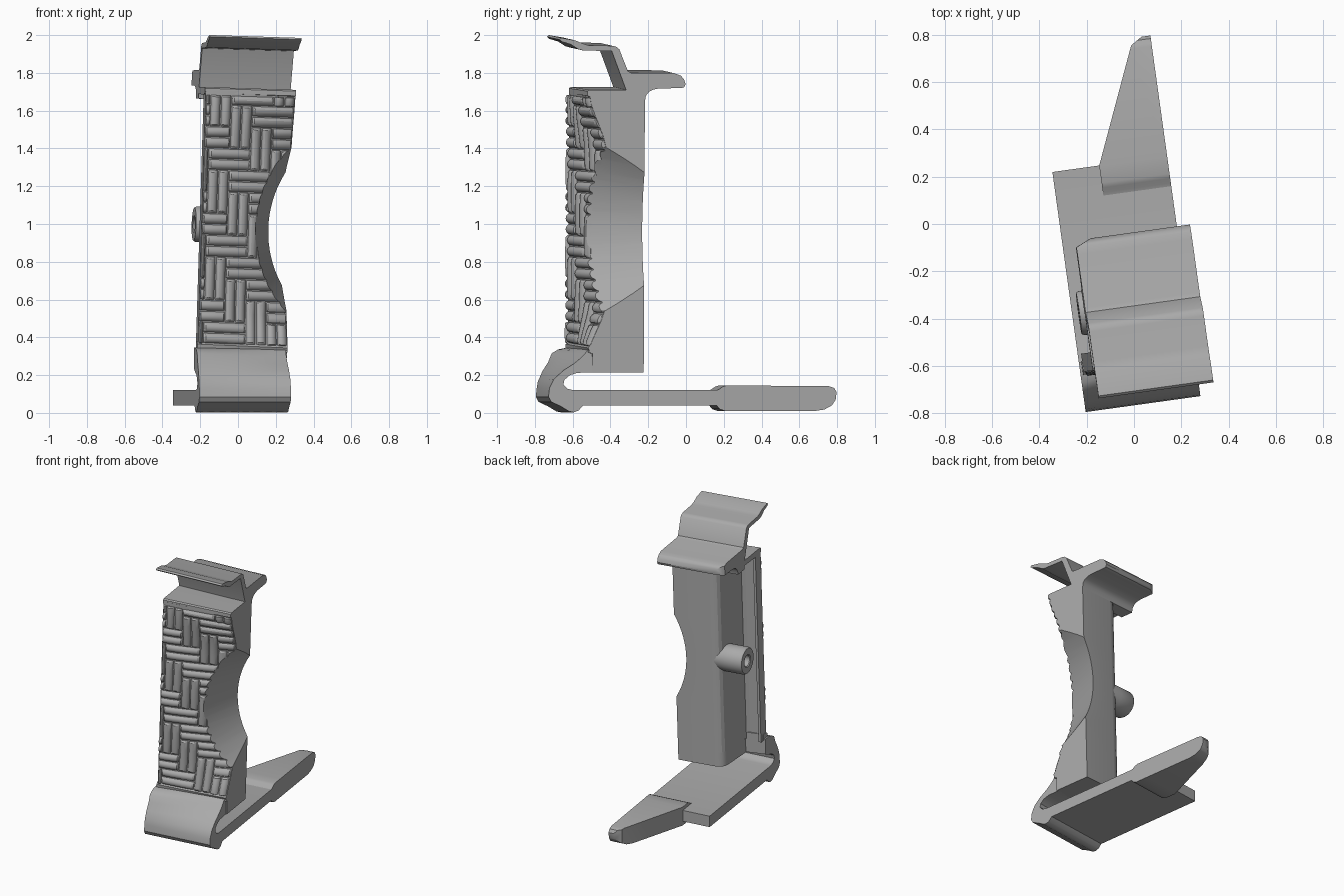
import bpy, bmesh, math
from mathutils import Matrix, Vector

if "Cube" in bpy.data.objects:
    bpy.data.objects.remove(bpy.data.objects["Cube"])

grey = bpy.data.materials.new("plain grey")
grey.use_nodes = True
grey.diffuse_color = (0.4, 0.4, 0.4, 1)
grey.node_tree.nodes["Principled BSDF"].inputs["Base Color"].default_value = (0.4, 0.4, 0.4, 1)

# The bracket is turned; everything above the level base also leans slightly
LEVEL = Matrix.Translation((0.18, 0, 0)) @ Matrix.Rotation(math.radians(7.9), 4, 'Z')
LEAN = Matrix.Translation((0, 0, -0.011)) @ LEVEL @ Matrix.Rotation(math.radians(1.8), 4, 'Y')
W = 0.49


def shade(ob, angle):
    bpy.ops.object.select_all(action='DESELECT')
    ob.select_set(True)
    bpy.context.view_layer.objects.active = ob
    bpy.ops.object.shade_smooth_by_angle(angle=math.radians(angle))


def finish(name, bm, pose=LEAN, angle=35):
    bmesh.ops.recalc_face_normals(bm, faces=bm.faces)
    mesh = bpy.data.meshes.new(name)
    bm.to_mesh(mesh)
    bm.free()
    mesh.materials.append(grey)
    ob = bpy.data.objects.new(name, mesh)
    bpy.context.collection.objects.link(ob)
    ob.matrix_world = pose
    shade(ob, angle)
    return ob


def loft(bm, rings, closed=False):
    """Skin a list of equal rings, capping the ends unless closed."""
    rows = [[bm.verts.new(p) for p in ring] for ring in rings]
    n = len(rows[0])
    pairs = list(zip(rows, rows[1:])) + ([(rows[-1], rows[0])] if closed else [])
    for a, b in pairs:
        for i in range(n):
            bm.faces.new((a[i], a[(i + 1) % n], b[(i + 1) % n], b[i]))
    if not closed:
        caps = [bm.faces.new(rows[0]), bm.faces.new(rows[-1])]
        bm.normal_update()
        bmesh.ops.triangulate(bm, faces=caps)


def prism(name, profile, pose=LEAN, far=None, left=lambda y: -W, folds=()):
    """Extrude a side profile from right to left, blending to the far profile;
    the left edge follows the depth, with clean folds where it bends."""
    bm = bmesh.new()
    steps = 8 if far else 1
    loft(bm, [[(-W * k / steps, *Vector(a).lerp(Vector(b), k / steps))
               for a, b in zip(profile, far or profile)] for k in range(steps + 1)])
    for y in folds:
        bmesh.ops.bisect_plane(bm, geom=bm.verts[:] + bm.edges[:] + bm.faces[:],
                               plane_co=(0, y, 0), plane_no=(0, 1, 0), dist=0.0001)
    for v in bm.verts:
        v.co.x *= left(v.co.y) / -W
    return finish(name, bm, pose)


def ease(a, b, z):
    t = min(1, max(0, (z - a) / (b - a)))
    return t * t * (3 - 2 * t)


def front(x, z):
    """Depth of the sculpted front, falling back toward the right edge."""
    s = 0.3 + 0.7 * ease(0.3, 0.6, z) * ease(1.72, 1.38, z)
    return -0.565 + 0.135 * s * max(0, (x + W) / W) ** 1.3


def cut(ob, cutter):
    mod = ob.modifiers.new("notch", 'BOOLEAN')
    mod.operation = 'DIFFERENCE'
    mod.solver = 'EXACT'
    mod.object = cutter
    bpy.context.view_layer.objects.active = ob
    bpy.ops.object.modifier_apply(modifier=mod.name)
    shade(ob, 24)


# Body: sculpted front, box on the right, open recess with a rim on the left
back = [(0, -0.227), (-0.27, -0.227), (-0.298, -0.231), (-0.32, -0.243), (-0.334, -0.262),
        (-0.34, -0.29), (-0.358, -0.48), (-0.367, -0.508), (-0.39, -0.522), (-0.468, -0.522),
        (-0.468, -0.488), (-W + 0.004, -0.488)]
rings = []
for k in range(25):
    z = 0.33 + k * 1.375 / 24
    face = [(-W + 0.004 + (W - 0.004) * i / 8, front(-W + W * i / 8, z), z) for i in range(9)]
    rings.append(face + [(x, y, z) for x, y in back])
bm = bmesh.new()
loft(bm, rings)
body = finish("body", bm)

# Lower end of the box, under the front plate
bm = bmesh.new()
foot = back[:6] + [(-0.36, -0.54), (0, -0.5)]
loft(bm, [[(x, y, z) for x, y in foot] for z in (0.226, 0.335)])
finish("box_foot", bm)

# Woven bars laid over the front in paired herringbone
LOW, HIGH, CELL = 0.365, 1.68, 0.115


def bar(bm, x0, x1, z0, z1, upright):
    x0, x1 = max(x0, -W + 0.008), min(x1, -0.003)
    z0, z1 = max(z0, LOW), min(z1, HIGH)
    if x1 - x0 < 0.02 or z1 - z0 < 0.02:
        return
    rings = []
    for t, size in ((0, 0.55), (0.05, 0.9), (0.3, 1), (0.7, 1), (0.95, 0.9), (1, 0.55)):
        ring = []
        for k in range(9):
            a = math.pi * k / 8
            u = 0.5 - 0.5 * math.cos(a)
            x, z = x0 + (x1 - x0) * u, z0 + (z1 - z0) * t
            if not upright:
                x, z = x0 + (x1 - x0) * t, z0 + (z1 - z0) * u
            ring.append((x, front(x, z) + 0.006 - 0.027 * size * math.sin(a), z))
        rings.append(ring)
    loft(bm, rings)


bm = bmesh.new()
GAP = 0.002
for i in range(-3, 6):
    for j in range(-3, 14):
        x, z = -W + 0.03 + i * CELL, LOW + j * CELL
        for h in (0, CELL / 2):
            if (i + j) % 4 == 0:
                bar(bm, x + GAP, x + 2 * CELL - GAP, z + h + GAP, z + h + CELL / 2 - GAP, False)
            elif (i + j) % 4 == 2:
                bar(bm, x + h + GAP, x + h + CELL / 2 - GAP, z + GAP, z + 2 * CELL - GAP, True)
weave = finish("weave", bm)

# Conical thumb notch through the right side
bm = bmesh.new()
loft(bm, [[(0.5 + r * math.cos(math.tau * k / 96), y, 0.985 + r * math.sin(math.tau * k / 96))
           for k in range(96)] for y, r in ((-0.75, 0.782), (-0.1, 0.534))])
cutter = finish("notch_cutter", bm)
cutter.hide_render = True
cut(body, cutter)
cut(weave, cutter)
bpy.data.objects.remove(cutter)

# Smooth bands above and below the weave
ledge = [(-0.3, 1.722), (-0.23, 1.72), (-0.23, 1.69), (-0.5, 1.68)]
prism("top_ledge", [(-0.535, 1.69), (-0.535, 1.715), (-0.525, 1.722)] + ledge,
      far=[(-0.565, 1.69), (-0.565, 1.715), (-0.555, 1.722)] + ledge)
prism("lower_band",
      [(-0.51, 0.325), (-0.525, 0.355), (-0.51, 0.375), (-0.48, 0.375), (-0.48, 0.325)],
      far=[(-0.575, 0.325), (-0.578, 0.36), (-0.56, 0.375), (-0.52, 0.375), (-0.52, 0.325)])

# Upper clip: shelf, ramp and hooked lip
prism("upper_clip", [
    (-0.227, 1.66), (-0.222, 1.69), (-0.205, 1.712), (-0.18, 1.724), (-0.15, 1.73), (-0.035, 1.731),
    (-0.018, 1.735), (-0.01, 1.752), (-0.018, 1.777), (-0.035, 1.797), (-0.07, 1.81), (-0.3, 1.812),
    (-0.318, 1.82), (-0.365, 1.937), (-0.38, 1.95), (-0.4, 1.955), (-0.53, 1.958), (-0.56, 1.967),
    (-0.6, 1.984), (-0.675, 1.997), (-0.685, 1.988), (-0.672, 1.977), (-0.625, 1.963),
    (-0.585, 1.938), (-0.56, 1.931), (-0.405, 1.927), (-0.328, 1.722), (-0.32, 1.66)],
    left=lambda y: -W + max(0, y + 0.04) * 2.2, folds=(-0.04,))

# Folded spring at the bottom with the flat base arm, fuller on the left
shared = [(-0.73, 0.13), (-0.735, 0.085), (-0.72, 0.058), (-0.67, 0.035), (-0.625, 0.008),
          (-0.6, 0.003), (-0.575, 0.012), (-0.55, 0.038), (0.29, 0.04), (0.29, 0.12), (-0.6, 0.12),
          (-0.635, 0.128), (-0.655, 0.15), (-0.65, 0.175), (-0.62, 0.2), (-0.58, 0.212)]
prism("spring_base",
      [(-0.48, 0.345), (-0.505, 0.342), (-0.53, 0.325), (-0.56, 0.292), (-0.6, 0.26), (-0.655, 0.225),
       (-0.705, 0.18)] + shared + [(-0.48, 0.215)], LEVEL,
      [(-0.525, 0.345), (-0.57, 0.345), (-0.615, 0.336), (-0.65, 0.315), (-0.668, 0.27), (-0.7, 0.22),
       (-0.724, 0.165)] + shared + [(-0.525, 0.235)])

# Tapered finger tab at the back of the base
prism("finger_tab", [
    (0.155, 0.05), (0.155, 0.118), (0.175, 0.124), (0.195, 0.138), (0.215, 0.145), (0.76, 0.142),
    (0.792, 0.132), (0.805, 0.11), (0.8, 0.07), (0.78, 0.04), (0.74, 0.018), (0.69, 0.01),
    (0.21, 0.01), (0.18, 0.02)], LEVEL,
    left=lambda y: -0.29 + 0.42 * max(0, y - 0.29) + 1.2 * max(0, y - 0.775), folds=(0.29, 0.775))

# Hollow boss on the left of the box
bm = bmesh.new()
shape = [(0.04, -0.28), (0.088, -0.28), (0.094, -0.36), (0.094, -0.482), (0.088, -0.493),
         (0.045, -0.493), (0.04, -0.487)]
loft(bm, [[(x, -0.318 + r * math.cos(a), 0.995 + r * math.sin(a)) for r, x in shape]
          for a in (math.tau * k / 40 for k in range(40))], closed=True)
finish("boss", bm)
